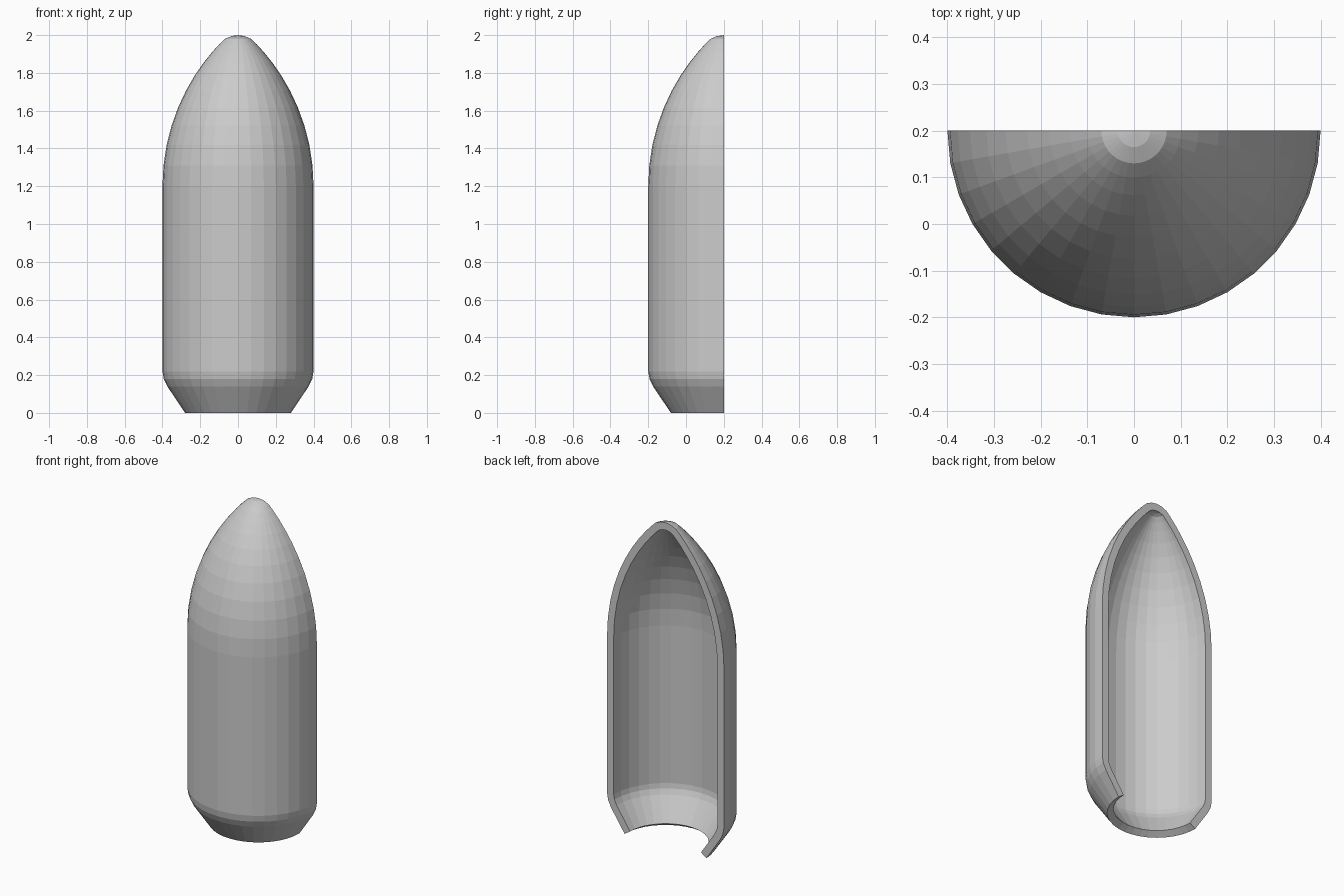
import bpy, bmesh
from math import sin, cos, pi, sqrt
from mathutils import Vector

if "Cube" in bpy.data.objects:
    bpy.data.objects.remove(bpy.data.objects["Cube"])

WALL = 0.045      # shell thickness
AXIS_Y = 0.2      # the cut plane holds the axis of the half turn
STEPS = 18        # sides around the half turn

# Outer profile (radius, height): tapered base, straight body
outer = [(0.28, 0), (0.374, 0.14), (0.393, 0.18), (0.4, 0.22)]

# Pointed nose: circular arc tangent to the body
R = 1.09
for i in range(10):
    z = 0.75 * sin(i / 9 * pi / 2 * 0.8) / sin(pi / 2 * 0.8)
    outer.append((0.4 - R + sqrt(R * R - z * z), 1.2 + z))

# Rounded tip
outer += [(0.07, 1.98), (0.035, 1.995), (0, 2.0)]


def inset(profile, t):
    """Offset a profile inwards by an even thickness."""
    pts = [Vector(p) for p in profile]
    normals = []
    for a, b in zip(pts, pts[1:]):
        d = (b - a).normalized()
        normals.append(Vector((-d.y, d.x)))
    result = []
    for i, p in enumerate(pts):
        n1 = normals[max(i - 1, 0)]
        n2 = normals[min(i, len(normals) - 1)]
        m = (n1 + n2).normalized()
        result.append(p + m * (t / m.dot(n1)))
    result[-1] = Vector((0, pts[-1].y - t))
    return [(max(p.x, 0), p.y) for p in result]


# Closed wall section: up the outside, down the inside
section = outer + inset(outer, WALL)[::-1]
count = len(section)

# Turn the section through half a circle
bm = bmesh.new()
rows = []
for s in range(STEPS + 1):
    a = pi + pi * s / STEPS
    rows.append([bm.verts.new((r * cos(a), AXIS_Y + r * sin(a), z))
                 for r, z in section])
for r0, r1 in zip(rows, rows[1:]):
    for j in range(count):
        k = (j + 1) % count
        if section[j][0] == 0 and section[k][0] == 0:
            continue
        bm.faces.new((r0[j], r1[j], r1[k], r0[k]))

# Flat cut faces along both edges of the half shell
half = count // 2
for row in (rows[0], rows[-1]):
    for j in range(half - 1):
        bm.faces.new((row[j], row[j + 1], row[count - 2 - j], row[count - 1 - j]))

bmesh.ops.remove_doubles(bm, verts=bm.verts, dist=1e-5)
bmesh.ops.recalc_face_normals(bm, faces=bm.faces)
mesh = bpy.data.meshes.new("half_shell")
bm.to_mesh(mesh)
bm.free()
shell = bpy.data.objects.new("half_shell", mesh)
bpy.context.collection.objects.link(shell)
